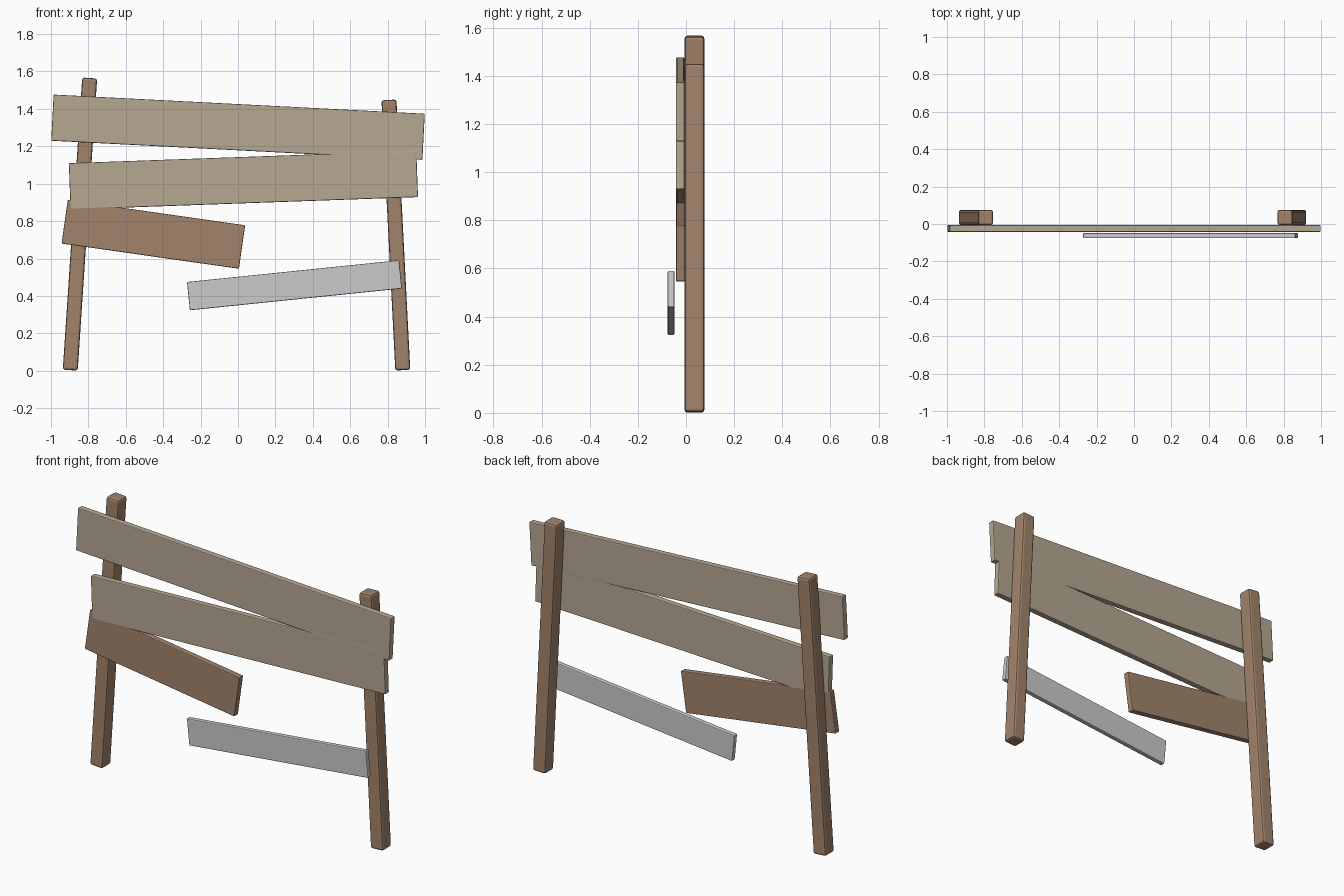
import bpy
from math import atan2, hypot, radians
from mathutils import Matrix

if "Cube" in bpy.data.objects:
    bpy.data.objects.remove(bpy.data.objects["Cube"])


def material(name, rgb):
    m = bpy.data.materials.new(name)
    m.diffuse_color = (*rgb, 1)
    m.use_nodes = True
    m.node_tree.nodes["Principled BSDF"].inputs["Base Color"].default_value = m.diffuse_color
    return m


brown = material("brown_wood", (0.36, 0.23, 0.15))
beige = material("weathered_wood", (0.47, 0.39, 0.29))
pale = material("pale_wood", (0.72, 0.72, 0.70))


def plank(name, x, z, y0, y1, length, height, angle, mat, bevel):
    """Bevelled box lying along x, turned by angle in the front plane."""
    bpy.ops.mesh.primitive_cube_add(size=1)
    ob = bpy.context.object
    ob.name = name
    ob.data.transform(Matrix.Diagonal((length, y1 - y0, height, 1)))
    ob.location = (x, (y0 + y1) / 2, z)
    ob.rotation_euler = (0, -angle, 0)
    b = ob.modifiers.new("worn_edges", 'BEVEL')
    b.width = bevel
    b.segments = 2
    ob.data.materials.append(mat)
    return ob


# Leaning posts, from foot centre to top centre
for name, xa, xb, top in (("left_post", -0.897, -0.793, 1.567),
                          ("right_post", 0.881, 0.807, 1.450)):
    za, zb = 0.003, top - 0.002
    plank(name, (xa + xb) / 2, (za + zb) / 2, -0.006, 0.076,
          hypot(xb - xa, zb - za), 0.08, atan2(zb - za, xb - xa), brown, 0.012)

# Crooked boards nailed across the front
boards = (
    ("top_board", 0.0, 1.302, -0.042, -0.006, 1.987, 0.247, -2.95, beige),
    ("middle_board", 0.029, 1.019, -0.0425, -0.0065, 1.859, 0.248, 2.05, beige),
    ("short_board", -0.4525, 0.729, -0.0415, -0.0055, 0.958, 0.235, -8.1, brown),
    ("low_board", 0.302, 0.457, -0.076, -0.048, 1.14, 0.152, 5.85, pale),
)
for name, x, z, y0, y1, length, height, deg, mat in boards:
    plank(name, x, z, y0, y1, length, height, radians(deg), mat, 0.005)
